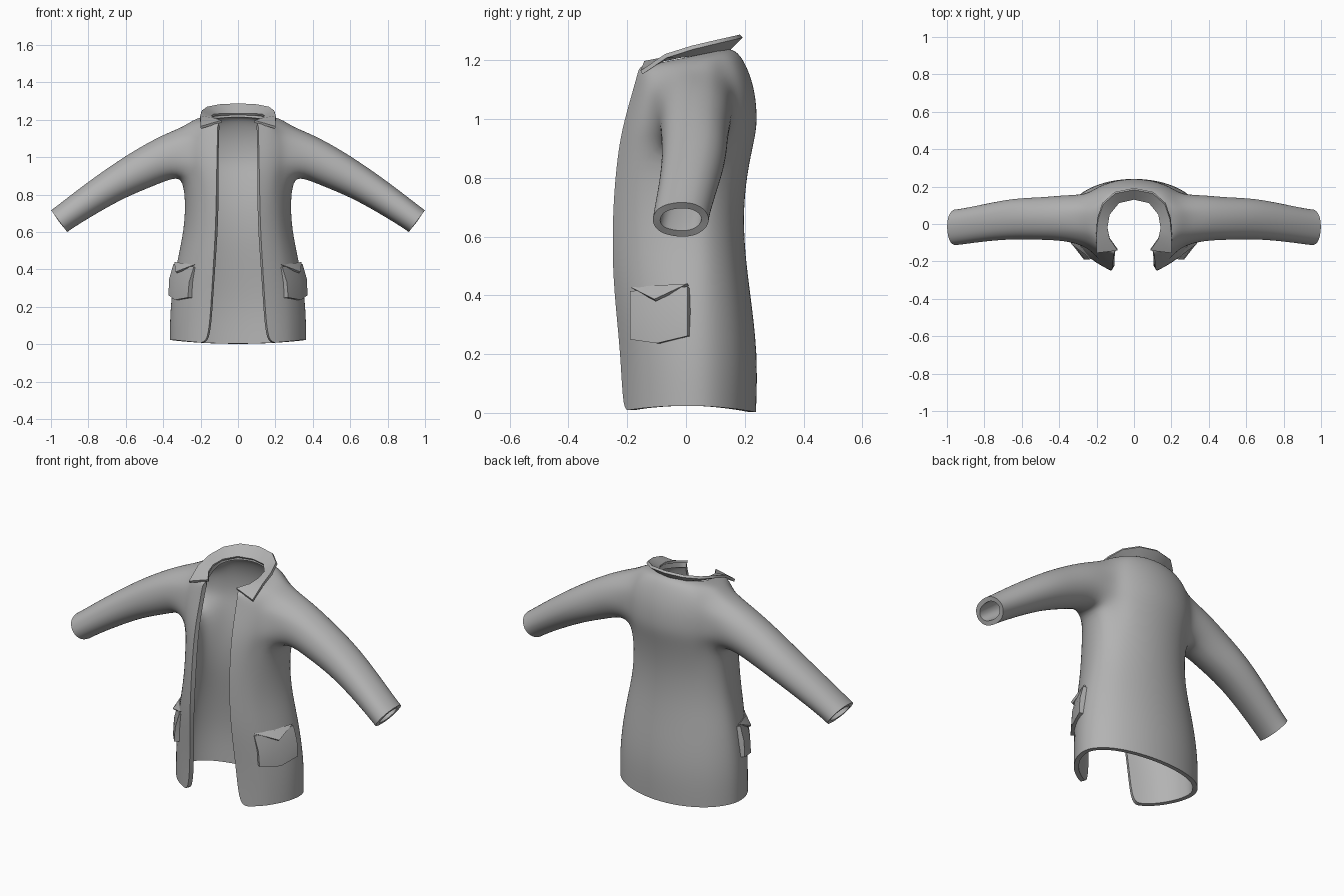
import bpy, bmesh, math
from mathutils import Vector

if "Cube" in bpy.data.objects:
    bpy.data.objects.remove(bpy.data.objects["Cube"])

cloth = bpy.data.materials.new("grey_cloth")
cloth.diffuse_color = (0.45, 0.45, 0.45, 1)
cloth.use_nodes = True
cloth.node_tree.nodes["Principled BSDF"].inputs["Base Color"].default_value = cloth.diffuse_color


def finish(name, bm, thickness, subdiv=0, angle=40):
    """Mirror a half part, smooth it, and give the cloth its thickness."""
    bmesh.ops.recalc_face_normals(bm, faces=bm.faces)
    me = bpy.data.meshes.new(name)
    bm.to_mesh(me)
    bm.free()
    me.materials.append(cloth)
    ob = bpy.data.objects.new(name, me)
    bpy.context.collection.objects.link(ob)
    bpy.ops.object.select_all(action='DESELECT')
    bpy.context.view_layer.objects.active = ob
    ob.select_set(True)
    mirror = ob.modifiers.new("mirror", 'MIRROR')
    mirror.use_clip = True
    if subdiv:
        sub = ob.modifiers.new("smooth", 'SUBSURF')
        sub.levels = sub.render_levels = subdiv
    solid = ob.modifiers.new("thickness", 'SOLIDIFY')
    solid.thickness = thickness
    solid.offset = -1
    for m in list(ob.modifiers):
        bpy.ops.object.modifier_apply(modifier=m.name)
    bpy.ops.object.shade_smooth_by_angle(angle=math.radians(angle))
    return ob


def sheet(bm, rows):
    """Skin equal-length rows of points with quads, outside facing +x."""
    vs = [[bm.verts.new(p) for p in r] for r in rows]
    for a, b in zip(vs, vs[1:]):
        for i in range(len(a) - 1):
            bm.faces.new((a[i], a[i + 1], b[i + 1], b[i]))
    return vs


# Body rows: height, half width, front y, back y, opening half width, tilt
ROWS = [
    (0.025, .370, -.215, .240, .160, 0), (.20, .370, -.222, .247, .145, 0),
    (.42, .337, -.246, .218, .132, 0), (.58, .298, -.251, .198, .122, 0),
    (.74, .284, -.246, .198, .117, 0), (.88, .298, -.232, .222, .115, 0),
    (.96, .315, -.218, .242, .113, 0), (1.03, .320, -.200, .243, .112, 0),
    (1.10, .315, -.181, .234, .110, .02), (1.16, .295, -.167, .210, .110, .08),
    (1.20, .235, -.160, .178, .108, .17), (1.21, .155, -.150, .145, .100, .20),
]
YC = 0.03
A, B = math.radians(53), math.radians(127)


def body_row(z, w, yf, yb, xo, tilt):
    t0 = math.asin(xo / w)
    angles = ([t0 + (A - t0) * i / 3 for i in range(3)]
              + [A + (B - A) * i / 4 for i in range(4)]
              + [B + (math.pi - B) * i / 4 for i in range(5)])
    front = (YC - yf) / math.cos(t0)
    pts = []
    for t in angles:
        c = math.cos(t)
        y = YC - c * (front if c > 0 else yb - YC)
        hem = -0.4 * y * y if z < 0.1 else 0
        x = 0 if t == angles[-1] else w * math.sin(t)
        pts.append(Vector((x, y, z + tilt * y + hem)))
    return pts


# Coat body with an armhole left in the side
bm = bmesh.new()
grid = sheet(bm, [body_row(*r) for r in ROWS])
R0, R1, C0, C1 = 5, 9, 3, 7
inner = [grid[r][c] for r in range(R0 + 1, R1) for c in range(C0 + 1, C1)]
bmesh.ops.delete(bm, geom=inner, context='VERTS')
loop = ([grid[R0][c] for c in range(C0, C1)] + [grid[r][C1] for r in range(R0, R1)]
        + [grid[R1][c] for c in range(C1, C0, -1)] + [grid[r][C0] for r in range(R1, R0, -1)])
centre = Vector((0.29, 0.032, 1.025))
for v in (grid[R0][C0], grid[R0][C1], grid[R1][C0], grid[R1][C1]):
    v.co += (centre - v.co) * 0.15
turn = [math.atan2((v.co.z - centre.z) / .135, (v.co.y - centre.y) / .14) for v in loop]

# Sleeve rings: top x, top z, bottom x, bottom z, front y, back y
SLEEVE = [
    (.405, 1.122, .338, .890, -.092, .160), (.54, 1.048, .455, .842, -.088, .147),
    (.68, .958, .605, .782, -.083, .143), (.84, .842, .765, .692, -.096, .110),
    (.96, .748, .877, .623, -.112, .086), (1.0, .718, .912, .598, -.116, .082),
]
prev = loop
for tx, tz, bx, bz, yf, yb in SLEEVE:
    top, bot = Vector((tx, 0, tz)), Vector((bx, 0, bz))
    mid = (top + bot) / 2 + Vector((0, (yf + yb) / 2, 0))
    ring = [bm.verts.new(mid + (top - bot) / 2 * math.sin(a)
                         + Vector((0, (yb - yf) / 2 * math.cos(a), 0))) for a in turn]
    for i in range(len(ring)):
        j = (i + 1) % len(ring)
        bm.faces.new((prev[i], prev[j], ring[j], ring[i]))
    prev = ring
finish("coat_body_and_sleeves", bm, 0.025, subdiv=2)

# Folded collar
bm = bmesh.new()
neck = [(0, .130, 1.235), (.08, .112, 1.235), (.13, .05, 1.23),
        (.142, -.02, 1.222), (.13, -.08, 1.21), (.088, -.142, 1.198)]
edge = [(0, .183, 1.288), (.10, .163, 1.283), (.165, .105, 1.27),
        (.193, .02, 1.25), (.202, -.07, 1.222), (.20, -.155, 1.165)]
sheet(bm, [neck, edge])
finish("collar", bm, 0.014)

# Side pockets
bm = bmesh.new()
sheet(bm, [[(.268, -.19, .25), (.338, -.10, .237), (.372, .005, .262)],
           [(.262, -.19, .33), (.332, -.10, .33), (.368, .005, .35)],
           [(.236, -.19, .415), (.308, -.10, .42), (.345, .005, .43)]])
finish("pockets", bm, 0.035, angle=30)

# Pointed pocket flaps
bm = bmesh.new()
a, b, c, d = [bm.verts.new(p) for p in ((.228, -.188, .428), (.300, -.10, .434),
                                        (.340, .005, .440), (.335, -.108, .387))]
bm.faces.new((a, d, b))
bm.faces.new((b, d, c))
finish("pocket_flaps", bm, 0.012, angle=30)
